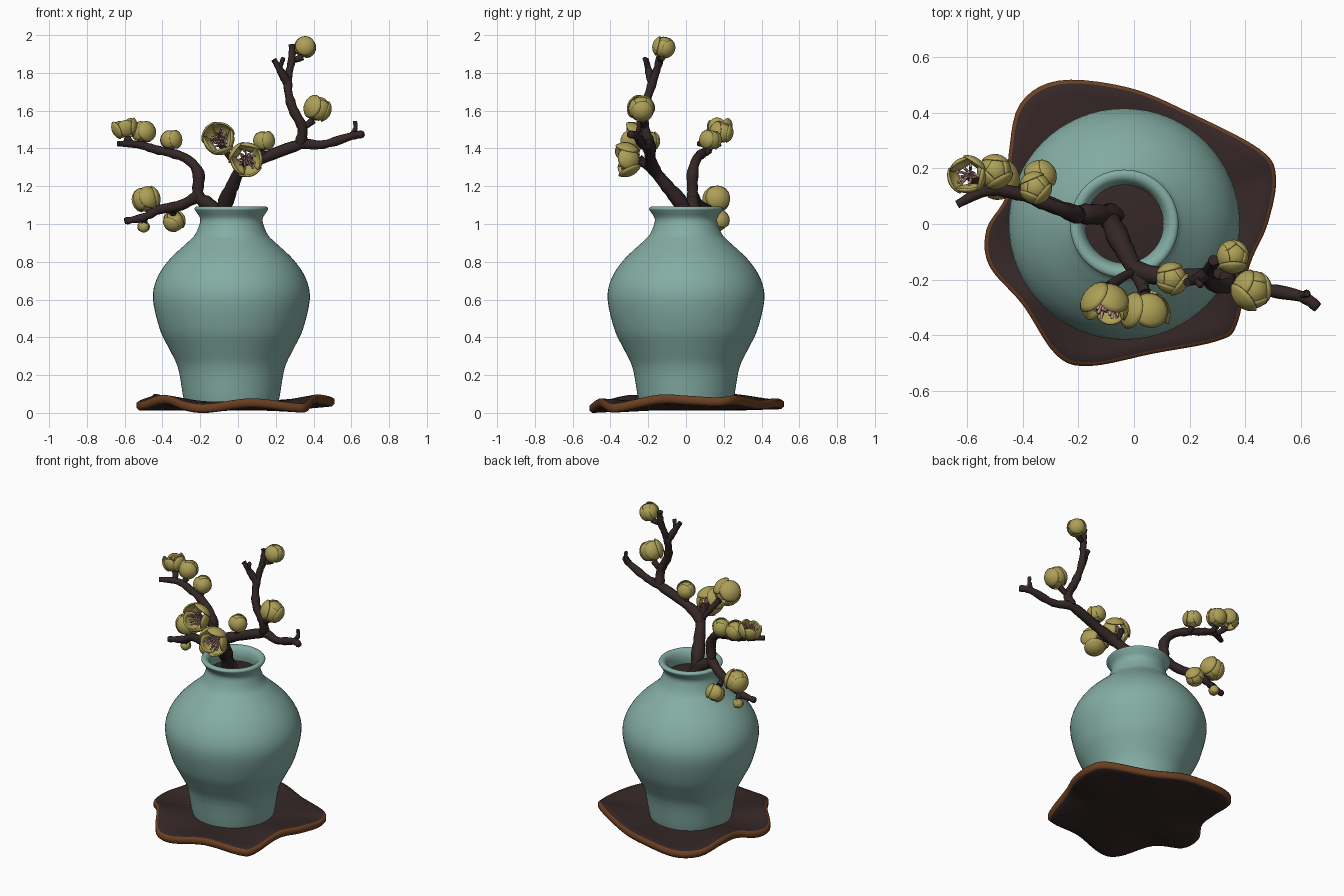
import bpy, bmesh, random
from math import cos, sin, pi, radians
from mathutils import Vector, Matrix

random.seed(4)
if "Cube" in bpy.data.objects:
    bpy.data.objects.remove(bpy.data.objects["Cube"])


def material(name, rgb):
    m = bpy.data.materials.new(name)
    m.use_nodes = True
    m.diffuse_color = (*rgb, 1)
    bsdf = m.node_tree.nodes["Principled BSDF"]
    bsdf.inputs["Base Color"].default_value = (*rgb, 1)
    bsdf.inputs["Roughness"].default_value = 0.7
    return m


TEAL = material("teal glaze", (0.23, 0.42, 0.37))
BARK = material("dark bark", (0.034, 0.019, 0.019))
WOOD = material("dark wood", (0.036, 0.020, 0.020))
RIM = material("orange brown rim", (0.15, 0.05, 0.015))
PETAL = material("mustard petal", (0.42, 0.35, 0.095))
PINK = material("pale pink stamen", (0.55, 0.30, 0.26))


def spline(points, steps, closed=False):
    """Catmull-Rom curve through the points."""
    p = [Vector(q) for q in points]
    n = len(p)
    at = (lambda i: p[i % n]) if closed else (lambda i: p[max(0, min(n - 1, i))])
    out = []
    for i in range(n if closed else n - 1):
        a, b, c, d = (at(i + k) for k in (-1, 0, 1, 2))
        for s in range(steps):
            t = s / steps
            out.append(0.5 * (2 * b + (c - a) * t + (2 * a - 5 * b + 4 * c - d) * t * t
                              + (3 * b - a - 3 * c + d) * t ** 3))
    return out if closed else out + [p[-1]]


def finish(name, bm, mats, angle=50):
    me = bpy.data.meshes.new(name)
    bm.normal_update()
    bm.to_mesh(me)
    bm.free()
    for m in mats:
        me.materials.append(m)
    ob = bpy.data.objects.new(name, me)
    bpy.context.collection.objects.link(ob)
    bpy.ops.object.select_all(action="DESELECT")
    ob.select_set(True)
    bpy.context.view_layer.objects.active = ob
    bpy.ops.object.shade_smooth_by_angle(angle=radians(angle))
    return ob


def loft(bm, rings):
    """Join closed rings of points with quads, return the face strips."""
    vs = [[bm.verts.new(p) for p in r] for r in rings]
    n = len(vs[0])
    strips = [[bm.faces.new((a[i], a[(i + 1) % n], b[(i + 1) % n], b[i])) for i in range(n)]
              for a, b in zip(vs, vs[1:])]
    bm.faces.new(vs[0][::-1])
    bm.faces.new(vs[-1])
    return strips


def tube(bm, path, r0, r1, sides=10, bumps=0.0):
    """Tapered tube along a path, with optional knobbly radius."""
    rings = []
    side = Vector((0.3, 0.9, 0.2))
    for i, p in enumerate(path):
        t = (path[min(i + 1, len(path) - 1)] - path[max(i - 1, 0)]).normalized()
        u = (side - t * side.dot(t)).normalized()
        v = t.cross(u)
        side = u
        r = r0 + (r1 - r0) * i / (len(path) - 1)
        r *= 1 + random.uniform(-bumps, bumps)
        rings.append([p + (u * cos(a) + v * sin(a)) * r
                      for a in (2 * pi * k / sides for k in range(sides))])
    loft(bm, rings)


# Vase: turned profile with a rolled lip and hollow neck
AXIS = Vector((-0.035, 0, 0))
profile = spline([(0.25, 0.06), (0.258, 0.1), (0.283, 0.24), (0.33, 0.34), (0.378, 0.44),
                  (0.415, 0.6), (0.395, 0.71), (0.33, 0.81), (0.235, 0.9), (0.195, 0.94),
                  (0.17, 0.995), (0.166, 1.03), (0.187, 1.065), (0.195, 1.08), (0.185, 1.092),
                  (0.165, 1.09), (0.148, 1.07), (0.14, 1.03), (0.15, 0.96)], 4)


def circle(r, z, n=64):
    return [AXIS + Vector((r * cos(2 * pi * k / n), r * sin(2 * pi * k / n), z)) for k in range(n)]


bm = bmesh.new()
loft(bm, [circle(q.x, q.y) for q in profile])
finish("vase", bm, [TEAL])

# Soil inside the neck
bm = bmesh.new()
loft(bm, [circle(0.147, 0.97), circle(0.146, 1.0), circle(0.08, 1.01)])
finish("soil", bm, [WOOD])

# Wavy tray: outline x, y and edge height; corners droop, hollows lift
outline = spline([(0.51, 0.17, 0.065), (0.45, 0.27, 0.075), (0.2, 0.4, 0.05), (-0.02, 0.49, 0.06),
                  (-0.27, 0.515, 0.05), (-0.41, 0.43, 0.06), (-0.45, 0.25, 0.085),
                  (-0.46, 0.1, 0.075), (-0.53, -0.02, 0.05), (-0.52, -0.15, 0.045),
                  (-0.4, -0.29, 0.08), (-0.28, -0.47, 0.04), (-0.16, -0.51, 0.03),
                  (0.07, -0.465, 0.06), (0.3, -0.42, 0.035), (0.37, -0.36, 0.035),
                  (0.415, -0.15, 0.08), (0.48, 0.0, 0.075)], 5, True)


def tray_ring(f, dz):
    base = 0.042
    return [Vector((p.x * f, p.y * f, base + (p.z - base) * max(0, (f - 0.5) * 2) + dz))
            for p in outline]


bm = bmesh.new()
loops = [0.3, 0.5, 0.65, 0.8, 0.9, 0.975]
strips = loft(bm, [tray_ring(f, -0.03) for f in loops]
              + [tray_ring(1, -0.018), tray_ring(1, 0.008)]
              + [tray_ring(f, 0.018) for f in loops[::-1]])
for strip in strips[len(loops) - 1:len(loops) + 2]:
    for f in strip:
        f.material_index = 1
finish("wavy_tray", bm, [WOOD, RIM], 60)

# Branches: path, start radius, end radius
fork = (0.33, -0.19, 1.42)
elbow = (-0.21, 0.035, 1.15)
branches = {
    "right_branch": ([(-0.09, 0.03, 0.97), (-0.07, -0.02, 1.1), (-0.03, -0.1, 1.2),
                      (0.02, -0.17, 1.29), (0.15, -0.19, 1.355), fork, (0.45, -0.23, 1.42),
                      (0.6, -0.26, 1.465), (0.66, -0.3, 1.475)], 0.042, 0.018),
    "right_tip_twig": ([(0.59, -0.26, 1.46), (0.62, -0.25, 1.5), (0.62, -0.25, 1.545)], 0.016, 0.011),
    "upper_branch": ([fork, (0.34, -0.22, 1.51), (0.29, -0.22, 1.61), (0.265, -0.19, 1.71),
                      (0.27, -0.16, 1.8), (0.285, -0.14, 1.87), (0.285, -0.13, 1.95)], 0.03, 0.017),
    "upper_twig": ([(0.26, -0.18, 1.75), (0.22, -0.2, 1.82), (0.19, -0.21, 1.87)], 0.024, 0.014),
    "upper_side_twig": ([(0.22, -0.2, 1.82), (0.24, -0.22, 1.88)], 0.015, 0.011),
    "flower_twig": ([(0.0, -0.15, 1.27), (0.03, -0.22, 1.32), (0.04, -0.28, 1.34)], 0.03, 0.022),
    "left_branch": ([(-0.06, 0.03, 0.98), (-0.14, 0.035, 1.09), elbow, (-0.21, 0.035, 1.27),
                     (-0.28, 0.06, 1.35), (-0.42, 0.11, 1.39), (-0.53, 0.12, 1.42),
                     (-0.635, 0.07, 1.425)], 0.04, 0.016),
    "left_low_branch": ([elbow, (-0.3, 0.07, 1.1), (-0.42, 0.12, 1.075), (-0.5, 0.13, 1.035),
                         (-0.6, 0.12, 1.015)], 0.03, 0.018),
}
for name, (pts, r0, r1) in branches.items():
    bm = bmesh.new()
    tube(bm, spline(pts, 5), r0, r1, bumps=0.13)
    finish(name, bm, [BARK], 80)


def flower(name, centre, axis, size, twig, spread=92, half=62, stamens=0):
    """Cupped petals about an axis, with a calyx twig and optional stamens."""
    centre, axis = Vector(centre), Vector(axis).normalized()
    place = Matrix.Translation(centre) @ axis.to_track_quat("Z", "Y").to_matrix().to_4x4()
    bm = bmesh.new()
    for i in range(5):
        cap = bmesh.ops.create_uvsphere(bm, u_segments=18, v_segments=16, radius=1)["verts"]
        low = [v for v in cap if v.co.z < cos(radians(half)) - 0.01]
        cap = [v for v in cap if v not in low]
        bmesh.ops.delete(bm, geom=low, context="VERTS")
        grow = size * (0.94 + 0.06 * (i % 3)) * random.uniform(0.97, 1.03)
        turn = (place @ Matrix.Rotation(2 * pi * i / 5 + random.uniform(-0.1, 0.1), 4, "Z")
                @ Matrix.Rotation(pi - radians(spread), 4, "Y") @ Matrix.Scale(grow, 4))
        bmesh.ops.transform(bm, matrix=turn, verts=cap)
    if not stamens:
        bmesh.ops.create_icosphere(bm, subdivisions=3, radius=size * 0.88, matrix=place)
    ob = finish(name, bm, [PETAL])
    thick = ob.modifiers.new("petal thickness", "SOLIDIFY")
    thick.thickness = size * 0.1
    # Calyx twig
    base = centre - axis * size * 0.9
    bm = bmesh.new()
    root = Vector(twig)
    tube(bm, spline([root, (root + base) / 2 - axis * 0.005, base], 4), 0.014, 0.02, 8)
    finish(name + "_twig", bm, [BARK], 80)
    # Stamens
    if stamens:
        bm = bmesh.new()
        for i in range(stamens):
            a, r = i * 2.4, size * 0.62 * ((i + 0.5) / stamens) ** 0.5
            wob = random.uniform(-0.3, 0.3)
            path = spline([(0, 0, -size * 0.85), (r * cos(a) * 0.6, r * sin(a) * 0.6, -size * 0.3),
                           (r * cos(a + wob), r * sin(a + wob), size * random.uniform(0.1, 0.4))], 3)
            tube(bm, [place @ p for p in path], 0.004, 0.006, 5)
        finish(name + "_stamens", bm, [PINK], 80)


flower("top_bud", (0.355, -0.115, 1.935), (0.3, 0.2, 1), 0.06, (0.285, -0.14, 1.87))
flower("upper_right_bud", (0.425, -0.235, 1.61), (0.4, -0.1, 0.9), 0.073, (0.34, -0.22, 1.51))
flower("middle_bud", (0.135, -0.195, 1.44), (0, 0, 1), 0.057, (0.13, -0.19, 1.35))
flower("open_flower_upper", (-0.1, -0.3, 1.45), (-0.1, -0.85, 0.3), 0.088, (0.0, -0.17, 1.29), 72, 48, 20)
flower("open_flower_lower", (0.045, -0.325, 1.34), (0.05, -1, -0.1), 0.09, (0.03, -0.22, 1.32), 72, 48, 20)
flower("left_end_flower", (-0.6, 0.175, 1.515), (-0.2, 0, 1), 0.07, (-0.55, 0.12, 1.42), 78, 50, 12)
flower("left_inner_bud", (-0.5, 0.19, 1.485), (0.1, 0.2, 1), 0.062, (-0.5, 0.12, 1.41))
flower("left_near_bud", (-0.355, 0.13, 1.445), (0, 0.1, 1), 0.058, (-0.35, 0.09, 1.37))
flower("low_left_bud", (-0.49, 0.16, 1.13), (-0.2, 0.2, 1), 0.074, (-0.44, 0.12, 1.07))
flower("low_near_bud", (-0.34, 0.17, 1.015), (0.1, 0.6, -0.8), 0.058, (-0.34, 0.09, 1.09))
flower("low_small_bud", (-0.5, 0.16, 0.985), (-0.1, 0.2, -1), 0.032, (-0.49, 0.13, 1.04))
